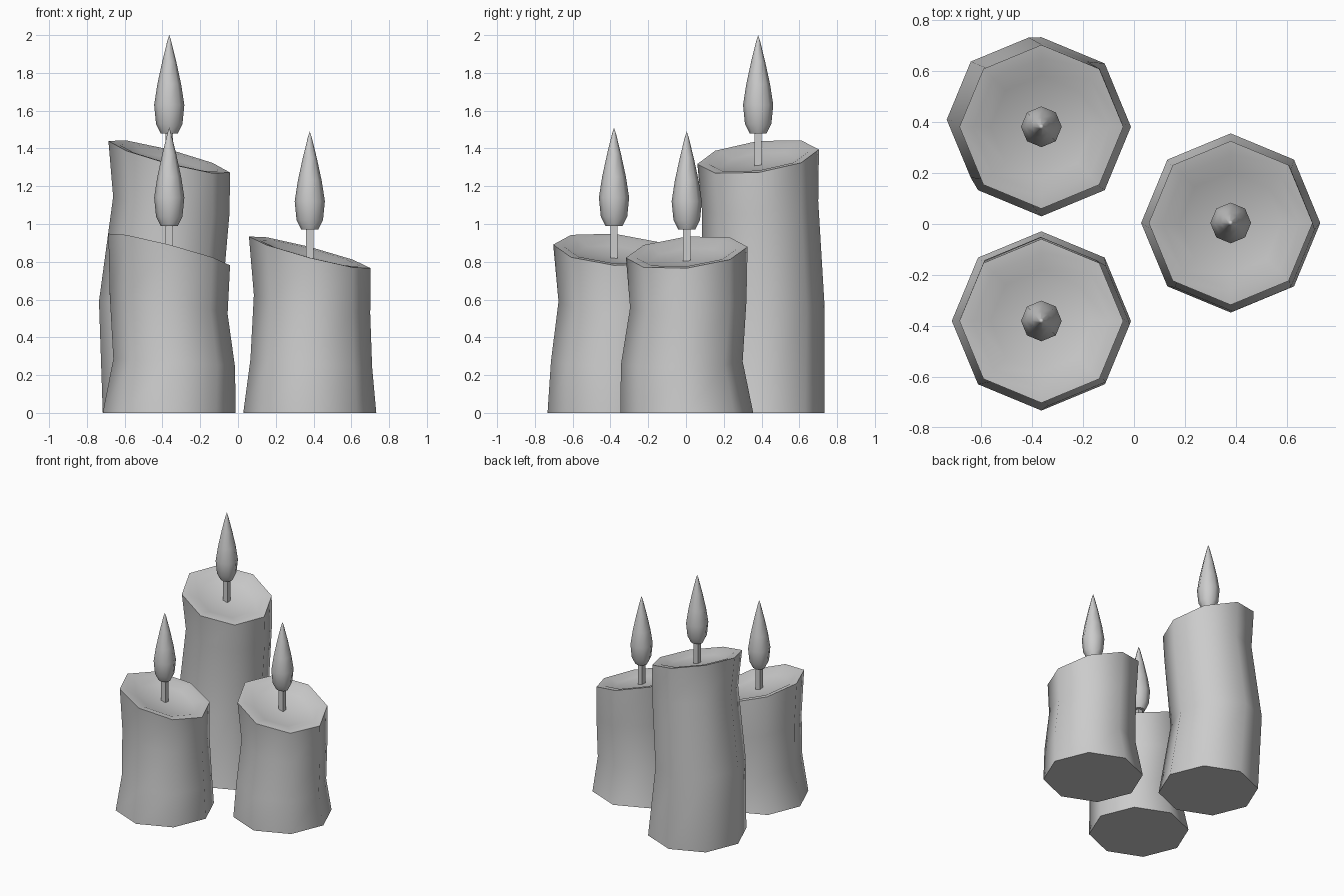
import bpy, bmesh, math

if "Cube" in bpy.data.objects:
    bpy.data.objects.remove(bpy.data.objects["Cube"])

SIDES = 8


def loft(name, rings, cap_end=True):
    """Skin rings of (cx, cy, radius, height_function); radius 0 makes a point."""
    bm = bmesh.new()
    loops = []
    for cx, cy, r, height in rings:
        pts = []
        for i in range(SIDES if r else 1):
            a = 2 * math.pi * i / SIDES
            x, y = cx + r * math.cos(a), cy + r * math.sin(a)
            pts.append(bm.verts.new((x, y, height(x, y))))
        loops.append(pts)
    bm.faces.new(loops[0][::-1])
    for low, high in zip(loops, loops[1:]):
        for i in range(SIDES):
            j = (i + 1) % SIDES
            if len(high) == 1:
                bm.faces.new((low[i], low[j], high[0]))
            else:
                bm.faces.new((low[i], low[j], high[j], high[i]))
    bmesh.ops.recalc_face_normals(bm, faces=bm.faces)
    mesh = bpy.data.meshes.new(name)
    bm.to_mesh(mesh)
    bm.free()
    obj = bpy.data.objects.new(name, mesh)
    bpy.context.collection.objects.link(obj)
    bpy.ops.object.select_all(action='DESELECT')
    obj.select_set(True)
    bpy.context.view_layer.objects.active = obj
    bpy.ops.object.shade_smooth_by_angle(angle=math.radians(47))
    return obj


def tilted(cx, cy, z, sx, sy):
    return lambda x, y: z + sx * (x - cx) + sy * (y - cy)


# Flame outline: height above its base, radius
FLAME = [(0, .045), (.05, .070), (.15, .080), (.26, .063), (.38, .037), (.49, .010), (.52, 0)]


def candle(label, x, y, top, slope_y, bends, flame_z):
    slope_x = -.26
    # Wax body with a wavy side and a slanted, dished top
    rings = [(x, y, .352, lambda px, py: 0)]
    for cx, cy, r, z, tilt in bends:
        rings.append((cx, cy, r, tilted(cx, cy, z, slope_x * tilt, slope_y * tilt)))
    for r, drop in ((.322, 0), (.268, .004), (.20, .032), (0, .042)):
        rings.append((x, y, r, tilted(x, y, top - drop, slope_x, slope_y)))
    loft(label + "_wax", rings)

    # Square wick
    bpy.ops.mesh.primitive_cube_add(size=1)
    wick = bpy.context.object
    wick.name = label + "_wick"
    low, high = top - .06, flame_z + .03
    wick.scale = (.038, .038, high - low)
    wick.location = (x, y, (low + high) / 2)

    # Teardrop flame
    loft(label + "_flame",
         [(x, y, r, (lambda px, py, z=flame_z + h: z)) for h, r in FLAME])


candle("tall_candle", -.364, .382, 1.356, .12,
       [(-.413, .410, .323, .565, .30), (-.353, .392, .308, 1.10, .55)], 1.48)
candle("front_candle", -.364, -.381, .865, -.08,
       [(-.338, -.393, .322, .265, .25), (-.367, -.363, .312, .575, .62)], .99)
candle("right_candle", .380, .004, .85, .09,
       [(.388, -.022, .322, .265, .25), (.392, .012, .308, .575, .62)], .97)
